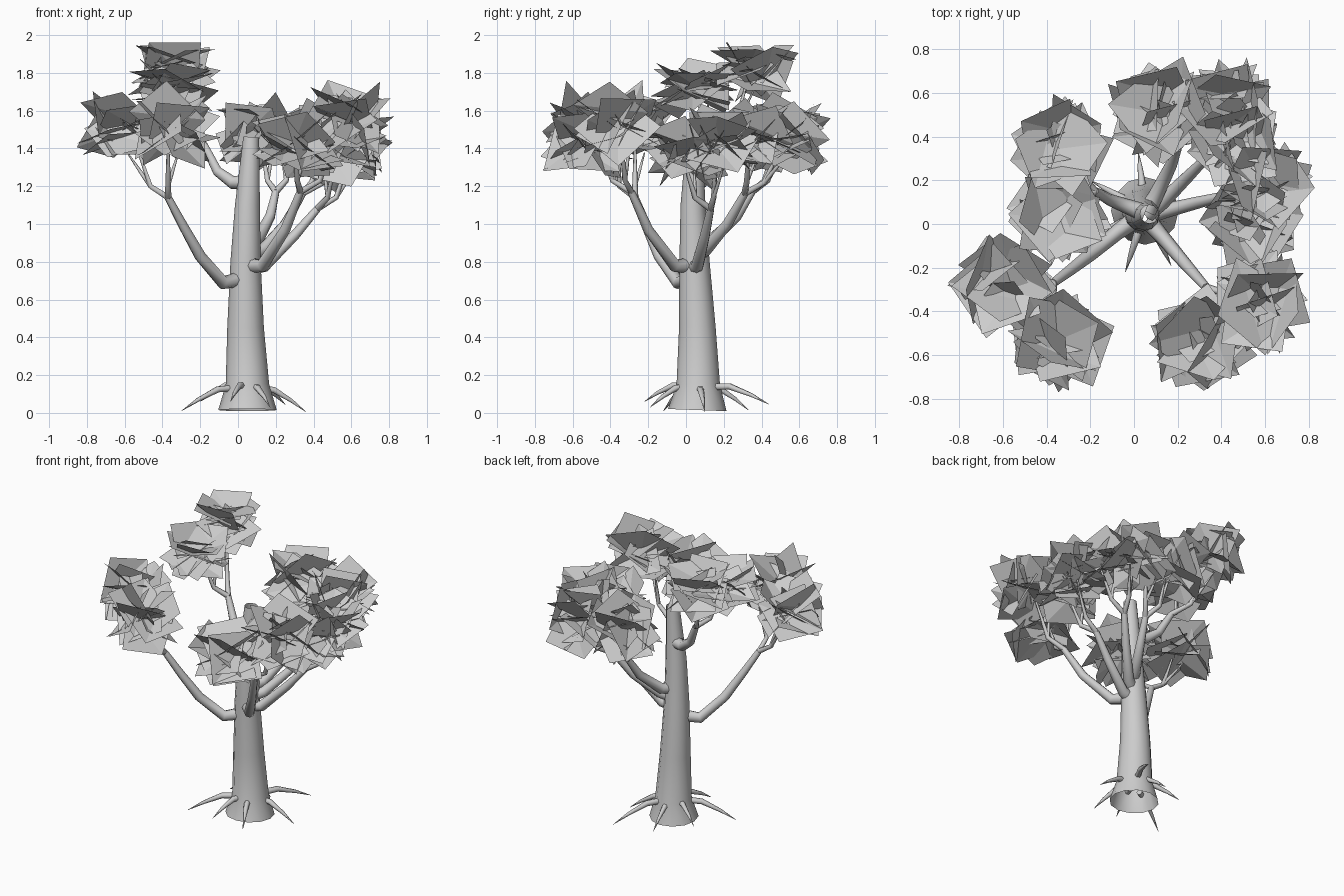
import bpy
import bmesh
import random
from math import radians, tau
from mathutils import Vector, Matrix

random.seed(23)
cube = bpy.data.objects.get("Cube")
if cube:
    bpy.data.objects.remove(cube, do_unlink=True)

grey = bpy.data.materials.new("plain_grey")
grey.use_nodes = True
grey.diffuse_color = (0.61, 0.61, 0.61, 1)
grey.node_tree.nodes["Principled BSDF"].inputs["Base Color"].default_value = (0.61, 0.61, 0.61, 1)


def add_object(name, mesh, smooth):
    obj = bpy.data.objects.new(name, mesh)
    bpy.context.collection.objects.link(obj)
    mesh.materials.clear()
    mesh.materials.append(grey)
    for poly in mesh.polygons:
        poly.use_smooth = smooth and len(poly.vertices) == 4
    return obj


def tube(name, points, radii, resolution=2, caps=True):
    """Tapered round limb through the points, turned into a mesh."""
    curve = bpy.data.curves.new(name, "CURVE")
    curve.dimensions = "3D"
    curve.bevel_depth = 1
    curve.bevel_resolution = resolution
    curve.use_fill_caps = caps
    spline = curve.splines.new("POLY")
    spline.points.add(len(points) - 1)
    for point, co, radius in zip(spline.points, points, radii):
        point.co = (*co, 1)
        point.radius = radius
    temp = bpy.data.objects.new(name + "_path", curve)
    bpy.context.collection.objects.link(temp)
    bpy.context.view_layer.update()
    graph = bpy.context.evaluated_depsgraph_get()
    mesh = bpy.data.meshes.new_from_object(temp.evaluated_get(graph))
    bpy.data.objects.remove(temp, do_unlink=True)
    bpy.data.curves.remove(curve)
    return add_object(name, mesh, True)


def leaf_cluster(name, center, size, count=12):
    """Large folded square cards around a centre: upper ones cupped, lower ones drooping."""
    center, size = Vector(center), Vector(size)
    bm = bmesh.new()
    start = random.uniform(0, tau)
    for i in range(count):
        turn = Matrix.Rotation(start + i * tau * 0.382, 3, "Z")
        level = 1 - 2 * (i + 0.5) / count
        tilt = radians(random.uniform(15, 66)) * (-1 if level > 0.1 else 1)
        spin = (turn @ Matrix.Rotation(tilt, 3, "X")
                @ Matrix.Rotation(random.uniform(0, tau), 3, "Z"))
        offset = turn @ Vector((0, -random.uniform(0.03, 0.12), 0))
        offset.z = level * 0.09
        half = random.uniform(0.14, 0.17)
        fold = random.uniform(0.01, 0.035)
        corners = []
        for x, y in ((-1, -1), (1, -1), (1, 1), (-1, 1)):
            co = offset + spin @ Vector((x * half, y * half, -fold if x == y else fold))
            reach = Vector((co.x / size.x, co.y / size.y, co.z / size.z)).length
            corners.append(bm.verts.new(center + co / max(reach, 1)))
        bm.faces.new((corners[0], corners[1], corners[2]))
        bm.faces.new((corners[0], corners[2], corners[3]))
    mesh = bpy.data.meshes.new(name)
    bm.to_mesh(mesh)
    bm.free()
    return add_object(name, mesh, False)


# Trunk: an open hollow shell, flared at the ground
tube("trunk",
     [(0.05, 0.06, 0.015), (0.05, 0.065, 0.15), (0.04, 0.06, 0.45),
      (0.04, 0.045, 0.8), (0.05, 0.037, 1.1), (0.07, 0.045, 1.46)],
     [0.155, 0.115, 0.097, 0.08, 0.066, 0.042], 4, caps=False)

# Surface roots sloping out to thin tips
root_tips = [(-0.04, -0.22, 0.06), (0.17, -0.19, 0.03), (0.36, 0.1, 0.005),
             (0.25, 0.44, 0.045), (0.02, 0.33, 0.015), (-0.2, 0.2, 0.06),
             (-0.3, -0.12, 0.01)]
for i, root_tip in enumerate(root_tips):
    base, tip = Vector((0.05, 0.06, 0.145)), Vector(root_tip)
    path = [base.lerp(tip, t) for t in (0.22, 0.45, 0.75, 1)]
    # Arch each root slightly before it dips
    for co, lift in zip(path, (0.015, 0.04, 0.025, 0)):
        co.z += lift
    tube(f"root_{i + 1}", path, [0.02, 0.018, 0.011, 0.001], 1)

# Each limb: its path, then the ends of its two forks
limbs = {
    "front_right": ([(0.02, 0.03, 0.71), (-0.08, -0.04, 0.69), (-0.2, -0.14, 0.83),
                     (-0.29, -0.21, 0.99), (-0.37, -0.27, 1.14)],
                    [(-0.37, -0.42, 1.45), (-0.54, -0.27, 1.42)]),
    "front_left": ([(0.06, 0.02, 0.78), (0.13, -0.06, 0.78), (0.25, -0.2, 0.97),
                    (0.33, -0.29, 1.17)],
                   [(0.3, -0.47, 1.43), (0.52, -0.35, 1.5)]),
    "left": ([(0.06, 0.04, 0.77), (0.14, 0.06, 0.78), (0.3, 0.1, 0.94),
              (0.42, 0.13, 1.08)],
             [(0.6, 0.16, 1.38), (0.52, -0.02, 1.36)]),
    "back_left": ([(0.06, 0.05, 0.83), (0.13, 0.1, 0.86), (0.25, 0.22, 1.0),
                   (0.34, 0.31, 1.16)],
                  [(0.43, 0.5, 1.4), (0.55, 0.33, 1.4)]),
    "back": ([(0.06, 0.06, 0.9), (0.1, 0.13, 0.91), (0.17, 0.27, 1.04),
              (0.2, 0.35, 1.17)],
             [(0.12, 0.5, 1.45), (0.3, 0.47, 1.43)]),
    "back_right": ([(0.05, 0.05, 1.22), (-0.03, 0.08, 1.22), (-0.11, 0.11, 1.28),
                    (-0.18, 0.15, 1.42)],
                   [(-0.32, 0.06, 1.68), (-0.32, 0.33, 1.78)]),
}
for name, (path, ends) in limbs.items():
    last = len(path) - 1
    tube(name + "_limb", path, [0.042 - 0.022 * i / last for i in range(last + 1)])
    start = Vector(path[-1])
    for k, end in enumerate(ends):
        end = Vector(end)
        # Forks spread first, then turn upward
        elbow = start.lerp(end, 0.55)
        elbow.z = start.z + 0.06
        tube(f"{name}_fork_{k + 1}", [start, elbow, end], [0.018, 0.015, 0.006], 1)
        # Small side twig
        twig = elbow.lerp(end, 0.8) + Vector((0.06 * (1 - 2 * k), 0.05, 0))
        tube(f"{name}_twig_{k + 1}", [elbow, elbow.lerp(twig, 0.4), twig],
             [0.012, 0.01, 0.004], 1)

# Foliage clusters at the fork ends
clusters = [
    ((-0.35, -0.53, 1.5), (0.27, 0.28, 0.28)),
    ((-0.61, -0.28, 1.51), (0.27, 0.27, 0.24)),
    ((0.31, -0.53, 1.42), (0.28, 0.28, 0.24)),
    ((0.58, -0.36, 1.55), (0.27, 0.27, 0.27)),
    ((0.6, 0.18, 1.44), (0.27, 0.24, 0.24)),
    ((0.54, 0.02, 1.38), (0.25, 0.25, 0.25)),
    ((0.47, 0.38, 1.46), (0.25, 0.25, 0.24)),
    ((0.42, 0.54, 1.45), (0.27, 0.27, 0.24)),
    ((0.11, 0.53, 1.48), (0.27, 0.28, 0.24)),
    ((-0.34, 0.36, 1.82), (0.25, 0.27, 0.22)),
    ((-0.34, 0.05, 1.73), (0.25, 0.25, 0.23)),
]
for i, (center, size) in enumerate(clusters):
    leaf_cluster(f"leaf_cluster_{i + 1}", center, size)
